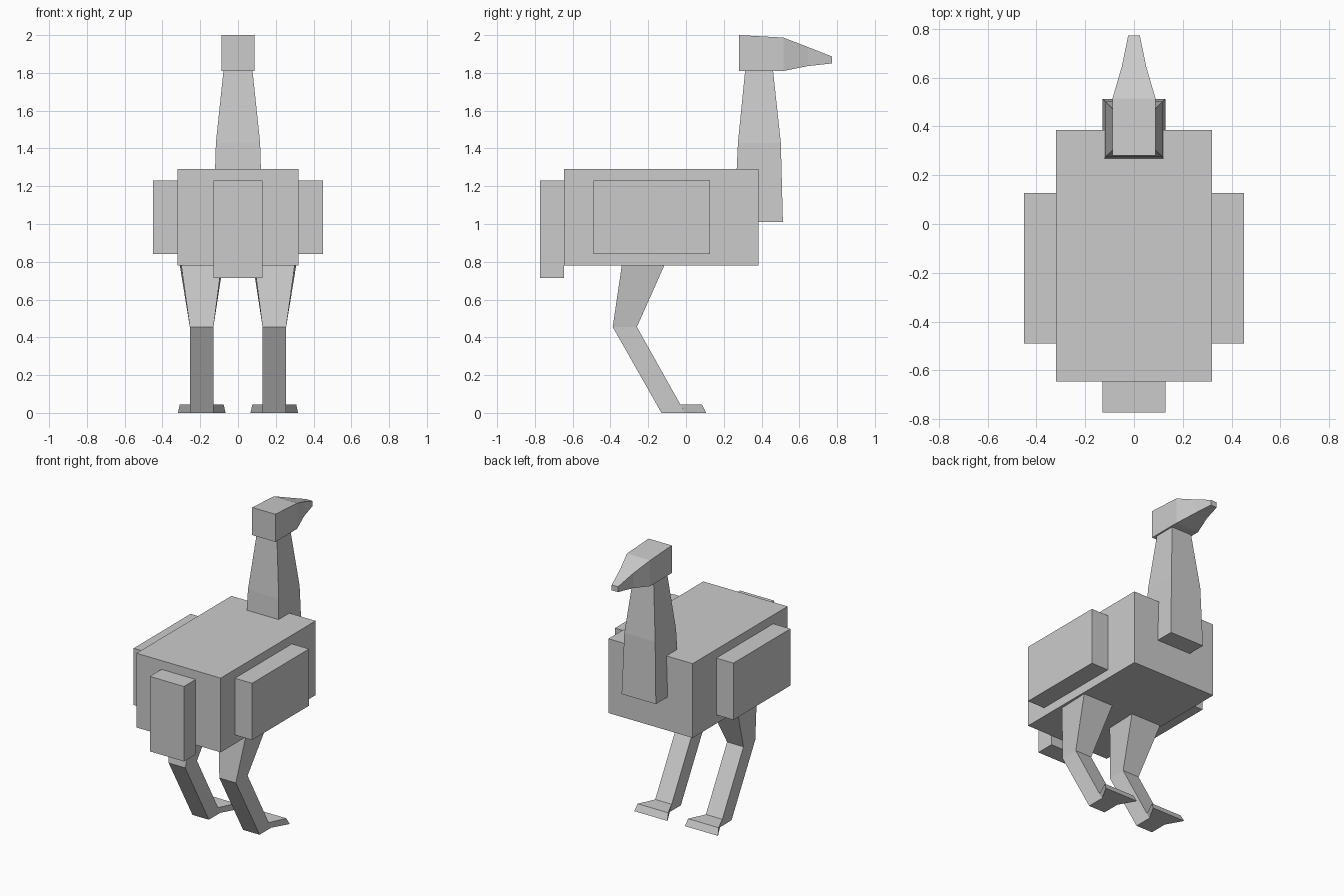
import bpy, bmesh

if "Cube" in bpy.data.objects:
    bpy.data.objects.remove(bpy.data.objects["Cube"])


def loft(name, rings, mirror=False):
    """Skin a stack of equal-sized point rings and cap both ends."""
    bm = bmesh.new()
    loops = [[bm.verts.new(p) for p in ring] for ring in rings]
    n = len(loops[0])
    for a, b in zip(loops, loops[1:]):
        for i in range(n):
            j = (i + 1) % n
            bm.faces.new((a[i], a[j], b[j], b[i]))
    bm.faces.new(loops[0])
    bm.faces.new(loops[-1])
    bmesh.ops.recalc_face_normals(bm, faces=bm.faces)
    mesh = bpy.data.meshes.new(name)
    bm.to_mesh(mesh)
    bm.free()
    obj = bpy.data.objects.new(name, mesh)
    bpy.context.collection.objects.link(obj)
    if mirror:
        obj.modifiers.new("Mirror", 'MIRROR')
    return obj


def flat(z, x0, x1, y0, y1, x_inset=0.0):
    """Horizontal ring; x_inset narrows its front (-y) edge."""
    return [(x0 + x_inset, y0, z), (x1 - x_inset, y0, z), (x1, y1, z), (x0, y1, z)]


def upright(y_low, y_high, x0, x1, z0, z1):
    """Ring across the y direction, optionally leaning."""
    return [(x0, y_low, z0), (x1, y_low, z0), (x1, y_high, z1), (x0, y_high, z1)]


def box(name, x0, x1, y0, y1, z0, z1, mirror=False):
    return loft(name, [flat(z, x0, x1, y0, y1) for z in (z0, z1)], mirror)


# Body, wings and tail
box("body", -0.32, 0.32, -0.645, 0.385, 0.78, 1.29)
box("wings", 0.32, 0.45, -0.49, 0.128, 0.84, 1.23, mirror=True)
box("tail", -0.13, 0.13, -0.772, -0.645, 0.715, 1.23)

# Tapered neck
loft("neck", [flat(1.01, -0.13, 0.13, 0.255, 0.513),
              flat(1.43, -0.117, 0.117, 0.275, 0.502),
              flat(1.81, -0.077, 0.077, 0.313, 0.461)])

# Head narrowing into the beak: y, half width, bottom, top
stations = [(0.28, 0.088, 1.81, 2.0), (0.515, 0.088, 1.81, 1.987),
            (0.645, 0.05, 1.836, 1.937), (0.772, 0.024, 1.85, 1.887)]
loft("head_and_beak", [upright(y, y, -w, w, z0, z1) for y, w, z0, z1 in stations])

# Legs: thigh, backward knee and shin
loft("legs", [flat(0.82, 0.074, 0.314, -0.334, -0.097, 0.01),
              flat(0.78, 0.08, 0.308, -0.34, -0.115, 0.008),
              flat(0.455, 0.13, 0.255, -0.388, -0.26),
              flat(0.0, 0.13, 0.255, -0.13, -0.005)], mirror=True)

# Feet flaring toward the toes
toe = upright(0.107, 0.085, 0.066, 0.318, 0.0, 0.045)
toe[2], toe[3] = (0.308, 0.085, 0.045), (0.076, 0.085, 0.045)
loft("feet", [upright(-0.005, -0.03, 0.13, 0.255, 0.0, 0.045), toe], mirror=True)
